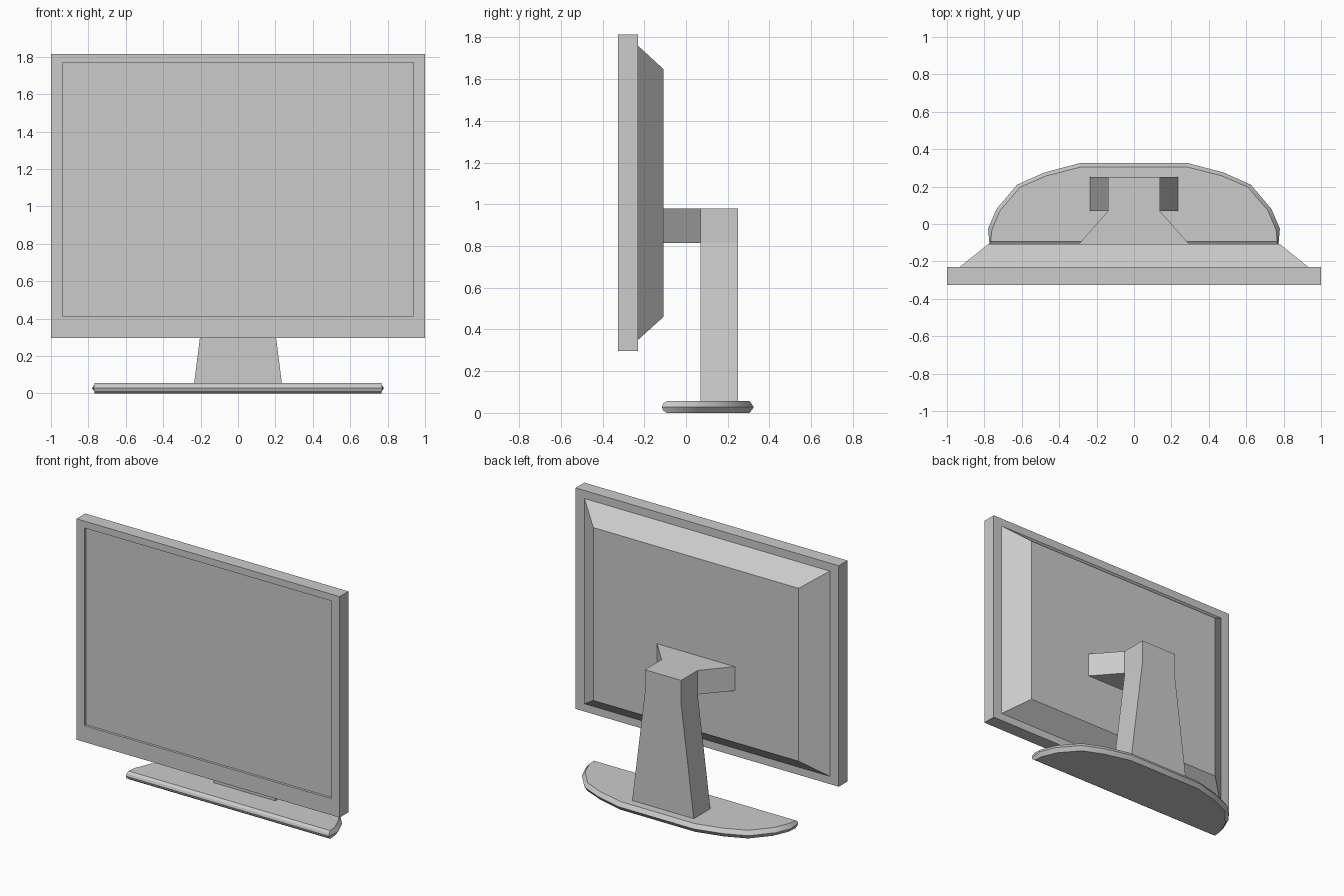
import bpy, bmesh

if "Cube" in bpy.data.objects:
    bpy.data.objects.remove(bpy.data.objects["Cube"])


def loft(name, rings, smooth=False):
    """Skin a list of equal-length point rings and cap both ends."""
    bm = bmesh.new()
    loops = [[bm.verts.new(p) for p in ring] for ring in rings]
    n = len(loops[0])
    for a, b in zip(loops, loops[1:]):
        for i in range(n):
            j = (i + 1) % n
            bm.faces.new((a[i], a[j], b[j], b[i]))
    bm.faces.new(loops[0])
    bm.faces.new(loops[-1])
    bmesh.ops.recalc_face_normals(bm, faces=bm.faces)
    mesh = bpy.data.meshes.new(name)
    bm.to_mesh(mesh)
    bm.free()
    obj = bpy.data.objects.new(name, mesh)
    bpy.context.collection.objects.link(obj)
    if smooth:
        bpy.ops.object.select_all(action='DESELECT')
        obj.select_set(True)
        bpy.context.view_layer.objects.active = obj
        bpy.ops.object.shade_smooth_by_angle(angle=0.5)
    return obj


def upright(hx, z0, z1, y):
    """Rectangle facing the y axis."""
    return [(-hx, y, z0), (hx, y, z0), (hx, y, z1), (-hx, y, z1)]


def level(hx, y0, y1, z):
    """Rectangle facing the z axis."""
    return [(-hx, y0, z), (hx, y0, z), (hx, y1, z), (-hx, y1, z)]


# Screen frame with recessed display
loft("screen_frame", [
    upright(1.0, 0.297, 1.815, -0.23),
    upright(1.0, 0.297, 1.815, -0.325),
    upright(0.938, 0.41, 1.768, -0.325),
    upright(0.938, 0.41, 1.768, -0.308),
])

# Tapered rear housing
loft("rear_housing", [
    upright(0.932, 0.35, 1.76, -0.23),
    upright(0.78, 0.46, 1.648, -0.108),
])

# Stand column, tapering up to a straight head
loft("stand_column", [
    level(0.235, 0.07, 0.25, 0.05),
    level(0.138, 0.07, 0.25, 0.815),
    level(0.138, 0.07, 0.25, 0.98),
])

# Flared arm joining the column to the housing
loft("mount_arm", [
    upright(0.138, 0.815, 0.98, 0.07),
    upright(0.295, 0.815, 0.98, -0.108),
])

# Half-oval foot: straight rounded front, faceted curved back
BACK = [(0.78, -0.025), (0.735, 0.08), (0.625, 0.21), (0.48, 0.275), (0.29, 0.325)]


def foot_ring(z, inset, front):
    half = [(0.772 - inset * 0.3, front)]
    half += [(x * (1 - inset / 0.78), y - inset * max(0.4, y / 0.325)) for x, y in BACK]
    return ([(x, y, z) for x, y in half] +
            [(-x, y, z) for x, y in reversed(half)])


loft("stand_foot", [
    foot_ring(0.0, 0.02, -0.093),
    foot_ring(0.012, 0.011, -0.11),
    foot_ring(0.028, 0.0, -0.116),
    foot_ring(0.044, 0.011, -0.11),
    foot_ring(0.056, 0.02, -0.093),
], smooth=True)
